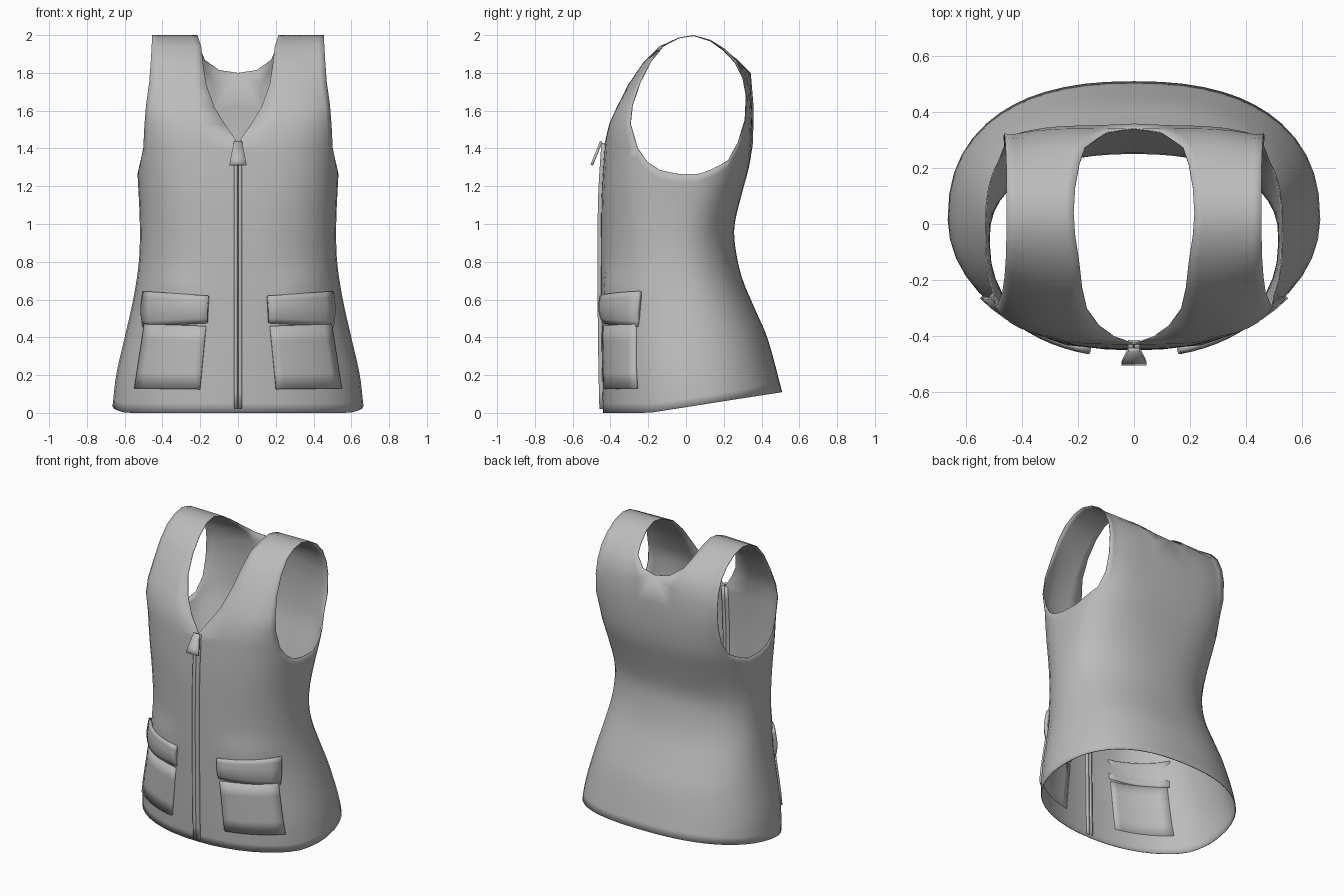
import bpy, bmesh, math
from mathutils import Vector

if "Cube" in bpy.data.objects:
    bpy.data.objects.remove(bpy.data.objects["Cube"])

grey = bpy.data.materials.new("grey_cloth")
grey.diffuse_color = (0.5, 0.5, 0.5, 1)
grey.use_nodes = True
grey.node_tree.nodes["Principled BSDF"].inputs["Base Color"].default_value = grey.diffuse_color


def interp(keys, t):
    """Smooth curve through (t, value) keys."""
    t = min(max(t, keys[0][0]), keys[-1][0])
    for i in range(len(keys) - 1):
        if t <= keys[i + 1][0]:
            break

    def slope(k):
        a, b = keys[max(k - 1, 0)], keys[min(k + 1, len(keys) - 1)]
        return (b[1] - a[1]) / (b[0] - a[0])
    (t0, v0), (t1, v1) = keys[i], keys[i + 1]
    h = t1 - t0
    u = (t - t0) / h
    return ((2*u**3 - 3*u**2 + 1) * v0 + (u**3 - 2*u**2 + u) * h * slope(i)
            + (3*u**2 - 2*u**3) * v1 + (u**3 - u**2) * h * slope(i + 1))


# Torso profiles along the height
FRONT = [(0, -.44), (.2, -.445), (.6, -.45), (1, -.45), (1.2, -.445), (1.43, -.43)]
BACK = [(.1, .512), (.4, .43), (.55, .365), (.72, .295), (.9, .258), (1.0, .258),
        (1.15, .293), (1.3, .333), (1.43, .355)]
WIDTH = [(.03, .665), (.2, .645), (.4, .60), (.6, .555), (.8, .525), (1, .52),
         (1.27, .532), (1.43, .538)]
MIDDLE = [(0, .03), (.5, 0), (.9, -.05), (1.43, 0)]
# Squareness of the section, front and back
N_FRONT = [(0, 2.1), (.6, 2.2), (1, 2.45), (1.43, 3.2)]
N_BACK = [(.1, 2.35), (.5, 2.3), (.9, 2.25), (1.2, 2.8), (1.43, 3.6)]
ARMHOLE = [(-.27, 1.40), (-.17, 1.30), (-.04, 1.265), (.08, 1.265), (.22, 1.34), (.30, 1.43)]


def section(a, z):
    """Point of the rounded torso section; a runs from front (0) to back (pi)."""
    w, yc = interp(WIDTH, z), interp(MIDDLE, z)
    front = a <= math.pi / 2
    n = interp(N_FRONT if front else N_BACK, z)
    edge = interp(FRONT if front else BACK, z)
    x = w * max(math.sin(a), 0) ** (2 / n)
    y = yc + (edge - yc) * abs(math.cos(a)) ** (2 / n)
    if a in (0, math.pi):
        x = 0
    # swelling of the cloth around the pocket flap
    if front:
        y -= .018 * math.exp(-((z - .65) / .07) ** 2 / 2 - ((x - .33) / .14) ** 4)
    return Vector((x, y, z))


def add_object(name, bm):
    me = bpy.data.meshes.new(name)
    bm.to_mesh(me)
    bm.free()
    me.materials.append(grey)
    ob = bpy.data.objects.new(name, me)
    bpy.context.collection.objects.link(ob)
    return ob


def add_grid(bm, rows):
    vs = [[bm.verts.new(p) for p in r] for r in rows]
    for r, s in zip(vs, vs[1:]):
        for j in range(len(r) - 1):
            bm.faces.new((r[j], r[j + 1], s[j + 1], s[j]))


def finish(ob, thickness, mirror=True):
    if mirror:
        m = ob.modifiers.new("mirror", 'MIRROR')
        m.use_clip = True
        m.merge_threshold = .0005
    s = ob.modifiers.new("thickness", 'SOLIDIFY')
    s.thickness = thickness
    s.offset = -1
    bpy.ops.object.select_all(action='DESELECT')
    ob.select_set(True)
    bpy.context.view_layer.objects.active = ob
    bpy.ops.object.shade_smooth_by_angle(angle=math.radians(40))


# Vest body: lower torso half, from hem to chest and armhole
C = 8
angles = [math.radians(64 * j / C) for j in range(C)]
angles += [math.radians(64 + 66 * j / C) for j in range(C)]
angles += [math.radians(130 + 50 * j / C) for j in range(C)] + [math.pi]
R = 28
columns = []
for j, a in enumerate(angles):
    hem = max(0, (section(a, .05).y + .2) * .155)
    if j <= C:
        top = 1.43 - .03 * j / C
    elif j >= 2 * C:
        top = 1.43
    else:
        top = interp(ARMHOLE, section(a, 1.3).y)
    columns.append([section(a, hem + (top - hem) * i / R) for i in range(R + 1)])
body = [[c[i] for c in columns] for i in range(R + 1)]

# Shoulder strap stations from chest to back: neck edge, armhole edge, roundness
stations = [
    ((.07, -.405, 1.53), (.495, -.295, 1.53), .8),
    ((.125, -.365, 1.62), (.487, -.285, 1.63), .55),
    ((.168, -.305, 1.74), (.47, -.245, 1.75), .25),
    ((.185, -.23, 1.85), (.462, -.19, 1.86), .1),
    ((.195, -.14, 1.94), (.457, -.12, 1.945), 0),
    ((.21, -.04, 1.987), (.455, -.04, 1.987), 0),
    ((.215, .04, 2.0), (.455, .04, 2.0), 0),
    ((.21, .13, 1.972), (.455, .13, 1.975), 0),
    ((.195, .215, 1.915), (.455, .21, 1.925), 0),
    ((.175, .275, 1.868), (.457, .27, 1.86), .15),
    ((.1, .328, 1.815), (.46, .308, 1.77), .4),
    ((0, .343, 1.80), (.463, .322, 1.68), .6),
    ((0, .358, 1.62), (.465, .315, 1.55), .9)]
chest = body[-1][:C + 1]
shoulder_blade = body[-1][2 * C:][::-1]


def deviation(row):
    return [p - row[0].lerp(row[-1], j / C) for j, p in enumerate(row)]


strap = [chest]
for i, (neck, arm, k) in enumerate(stations):
    dev = deviation(chest if i < 6 else shoulder_blade)
    strap.append([Vector(neck).lerp(Vector(arm), j / C) + k * dev[j] for j in range(C + 1)])
strap.append(shoulder_blade)

bm = bmesh.new()
add_grid(bm, body)
add_grid(bm, strap)
bmesh.ops.remove_doubles(bm, verts=bm.verts, dist=.0005)
# relax the cloth of the upper back below the neck
upper_back = [v for v in bm.verts if v.co.y > .2 and v.co.z > 1.35 and not v.is_boundary]
for _ in range(4):
    bmesh.ops.smooth_vert(bm, verts=upper_back, factor=.5,
                          use_axis_x=True, use_axis_y=True, use_axis_z=True)
finish(add_object("vest_body", bm), .005)


# Pockets: curved panels lying on the front of the torso
def panel(name, corners, offsets, thickness):
    bl, br, tl, tr = [Vector(c) for c in corners]
    rows, n = [], len(offsets) - 1
    for i, off in enumerate(offsets):
        row = []
        for j in range(9):
            x, z = bl.lerp(br, j / 8).lerp(tl.lerp(tr, j / 8), i / n)
            w, yc, f = interp(WIDTH, z), interp(MIDDLE, z), interp(FRONT, z)
            e = interp(N_FRONT, z)
            y = yc + (f - yc) * (1 - min(x / w, .99) ** e) ** (1 / e)
            out = Vector((x / w ** 2, (y - yc) / (f - yc) ** 2, 0)).normalized()
            row.append(Vector((x, y, z)) + out * off)
        rows.append(row)
    bm = bmesh.new()
    add_grid(bm, rows)
    finish(add_object(name, bm), thickness)


panel("pocket_bag", ((.2, .125), (.54, .13), (.168, .46), (.49, .47)),
      [.014, .013, .012, .011, .01], .022)
panel("pocket_flap", ((.16, .475), (.5, .455), (.152, .62), (.49, .645)),
      [.006, .017, .024, .028, .027, .024, .02], .026)

# Zip: two narrow bars following the front edge
for name, x0, x1 in (("zip_left", -.022, -.002), ("zip_right", .002, .022)):
    bm = bmesh.new()
    rows = []
    for i in range(17):
        z = .02 + 1.41 * i / 16
        y = interp(FRONT, z) - .018
        rows.append([(x0, y, z), (x1, y, z)])
    add_grid(bm, rows)
    finish(add_object(name, bm), .034, mirror=False)

# Zip pull: flared tab hanging outward
bm = bmesh.new()
add_grid(bm, [[(-.045, -.505, 1.315), (.045, -.505, 1.315)],
              [(-.04, -.493, 1.345), (.04, -.493, 1.345)],
              [(-.021, -.455, 1.44), (.021, -.455, 1.44)]])
finish(add_object("zip_pull", bm), .014, mirror=False)
